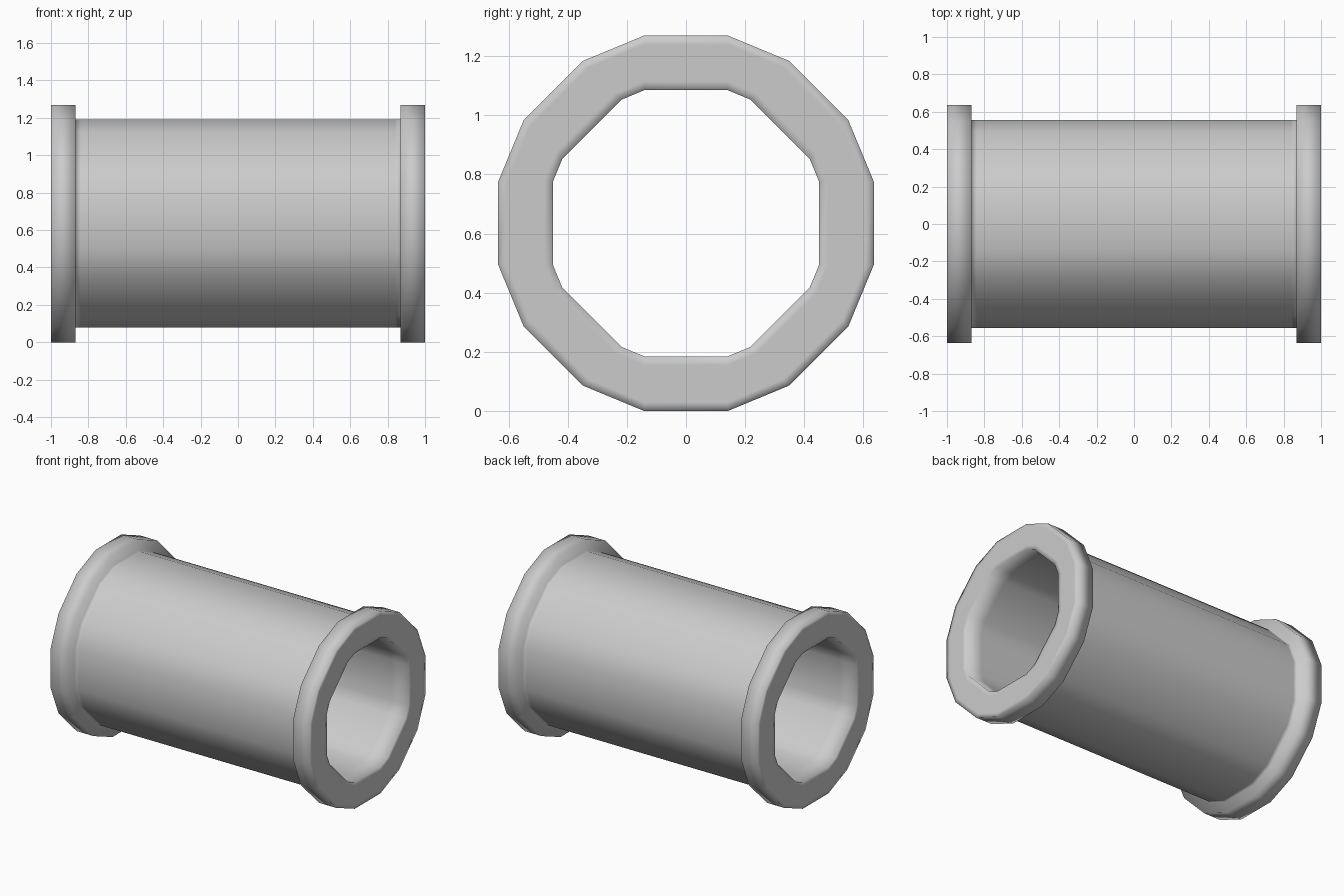
import bpy, bmesh
from math import sin, cos, pi

if "Cube" in bpy.data.objects:
    bpy.data.objects.remove(bpy.data.objects["Cube"])

CENTRE_Z = 0.635
HALF_FLAT = 0.141
OUTER, BODY, BORE = 0.635, 0.555, 0.45


def ring(bm, x, apothem):
    # Sixteen-sided section: eight equal flats joined by corner facets
    verts = []
    for k in range(8):
        a = k * pi / 4
        for t in (-HALF_FLAT, HALF_FLAT):
            y = apothem * cos(a) - t * sin(a)
            z = apothem * sin(a) + t * cos(a)
            verts.append(bm.verts.new((x, y, CENTRE_Z + z)))
    return verts


# Half profile (x, apothem) from the bore round the flange to the body;
# extra loops keep the smooth shading tight near the edges
half = [(0.87, BORE), (1.0, BORE), (1.0, BORE + 0.03), (1.0, OUTER - 0.03),
        (1.0, OUTER), (0.87, OUTER), (0.87, BODY), (0.84, BODY)]
profile = half + [(-x, r) for x, r in reversed(half)]

# Flanged pipe, closed around its profile
bm = bmesh.new()
rings = [ring(bm, x, r) for x, r in profile]
for i, a in enumerate(rings):
    b = rings[(i + 1) % len(rings)]
    for j in range(16):
        k = (j + 1) % 16
        bm.faces.new((a[j], a[k], b[k], b[j]))
bmesh.ops.recalc_face_normals(bm, faces=bm.faces)
for f in bm.faces:
    f.smooth = True

mesh = bpy.data.meshes.new("flanged_pipe")
bm.to_mesh(mesh)
bm.free()
pipe = bpy.data.objects.new("flanged_pipe", mesh)
bpy.context.collection.objects.link(pipe)
